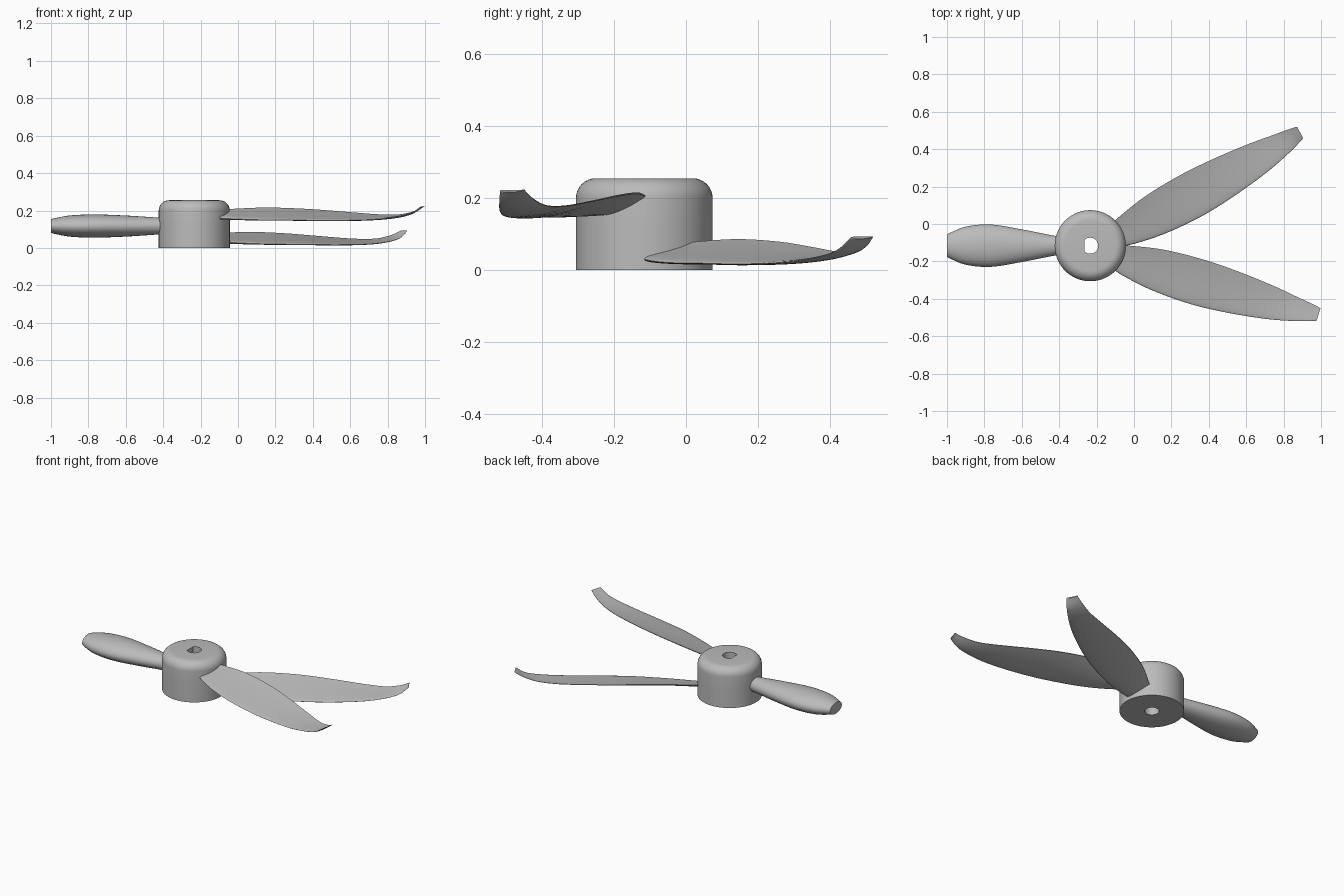
import bpy, bmesh
from math import sin, cos, pi, radians, sqrt
from mathutils import Matrix, Vector

if "Cube" in bpy.data.objects:
    bpy.data.objects.remove(bpy.data.objects["Cube"], do_unlink=True)

HUB = Vector((-0.234, -0.116, 0))
HUB_R, HUB_H, FILLET = 0.19, 0.255, 0.055

grey = bpy.data.materials.new("plain grey")
grey.use_nodes = True
colour = (0.5, 0.5, 0.5, 1)
grey.diffuse_color = colour
grey.node_tree.nodes["Principled BSDF"].inputs["Base Color"].default_value = colour


def smooth(obj, angle=40):
    bpy.ops.object.select_all(action='DESELECT')
    obj.select_set(True)
    bpy.context.view_layer.objects.active = obj
    bpy.ops.object.shade_smooth_by_angle(angle=radians(angle))


def finish(name, bm, matrix):
    bmesh.ops.recalc_face_normals(bm, faces=bm.faces)
    mesh = bpy.data.meshes.new(name)
    bm.to_mesh(mesh)
    bm.free()
    mesh.materials.append(grey)
    obj = bpy.data.objects.new(name, mesh)
    bpy.context.collection.objects.link(obj)
    obj.matrix_world = matrix
    return obj


def loft(rings):
    """Skin a list of closed rings and cap both ends."""
    bm = bmesh.new()
    rows = [[bm.verts.new(p) for p in ring] for ring in rings]
    n = len(rows[0])
    for a, b in zip(rows, rows[1:]):
        for i in range(n):
            j = (i + 1) % n
            bm.faces.new((a[i], a[j], b[j], b[i]))
    bm.faces.new(rows[0])
    bm.faces.new(rows[-1])
    return bm


def refine(stations, steps=6):
    """Catmull-Rom interpolation of the station values."""
    pts = [stations[0]] + stations + [stations[-1]]
    out = []
    for p0, p1, p2, p3 in zip(pts, pts[1:], pts[2:], pts[3:]):
        for k in range(steps):
            t = k / steps
            out.append([b + 0.5 * t * (c - a + t * (2*a - 5*b + 4*c - d
                        + t * (3 * (b - c) + d - a)))
                        for a, b, c, d in zip(p0, p1, p2, p3)])
    return out + [stations[-1]]


def ellipse(x, ry, rz, n=40):
    return [(x, ry * cos(2*pi*i/n), rz * sin(2*pi*i/n)) for i in range(n)]


# Hub: stacked circles with a rounded top rim
profile = [(HUB_R, 0), (HUB_R, HUB_H / 2)]
for i in range(9):
    a = i * pi / 16
    profile.append((HUB_R - FILLET * (1 - cos(a)), HUB_H - FILLET * (1 - sin(a))))
SIDES = 72
hub = finish("hub", loft([[(r * cos(2*pi*i/SIDES), r * sin(2*pi*i/SIDES), z)
                           for i in range(SIDES)] for r, z in profile]),
             Matrix.Translation(HUB))


# Shaft bore: round below, flat-sided above
def bore(name, flat, z0, z1):
    ring = [(max(0.043 * cos(2*pi*i/32), flat), 0.043 * sin(2*pi*i/32))
            for i in range(32)]
    cutter = finish(name, loft([[(x, y, z) for x, y in ring] for z in (z0, z1)]),
                    Matrix.Translation(HUB))
    cutter.hide_render = True
    mod = hub.modifiers.new(name, 'BOOLEAN')
    mod.operation = 'DIFFERENCE'
    mod.solver = 'EXACT'
    mod.object = cutter
    bpy.context.view_layer.objects.active = hub
    bpy.ops.object.modifier_apply(modifier=name)
    bpy.data.objects.remove(cutter, do_unlink=True)


bore("round_bore", -1, -0.1, 0.12)
bore("flat_bore", -0.03, 0.11, 0.4)
smooth(hub)

# Counterweight: distance from axis, half width, half height
weight = [(0.12, 0.046, 0.043), (0.19, 0.053, 0.045), (0.36, 0.086, 0.056),
          (0.53, 0.113, 0.062), (0.66, 0.103, 0.057), (0.74, 0.073, 0.043),
          (0.766, 0.06, 0.036)]
smooth(finish("counterweight", loft([ellipse(-x, w, h) for x, w, h in refine(weight)]),
              Matrix.Translation(HUB + Vector((0, 0, 0.117)))))

# Blade: radius, trailing side, leading side, trailing height, leading height, thickness
blade = [(0.12, 0.04, -0.07, 0.2, 0.165, 0.022),
         (0.2, 0.06, -0.1, 0.207, 0.158, 0.022),
         (0.38, 0.092, -0.133, 0.214, 0.151, 0.02),
         (0.6, 0.103, -0.145, 0.207, 0.149, 0.018),
         (0.8, 0.095, -0.133, 0.193, 0.147, 0.016),
         (1.0, 0.076, -0.107, 0.179, 0.151, 0.013),
         (1.13, 0.057, -0.08, 0.179, 0.163, 0.011),
         (1.22, 0.044, -0.055, 0.198, 0.183, 0.009),
         (1.275, 0.034, -0.036, 0.223, 0.221, 0.006)]


def airfoil(u, trail, lead, z_trail, z_lead, thick, n=16):
    upper, lower = [], []
    for i in range(n + 1):
        s = (1 - cos(pi * i / n)) / 2
        v = lead + (trail - lead) * s
        mid = z_lead + (z_trail - z_lead) * s - 1.6 * thick * s * (1 - s)
        half = thick * (1.3 * sqrt(s) * (1 - s) + 0.1 * s)
        upper.append((u, v, mid + half))
        lower.append((u, v, mid - half))
    return upper + lower[:0:-1]


for name, angle, drop in (("upper_blade", -16.7, 0), ("lower_blade", 28.4, 0.13)):
    place = Matrix.Translation(HUB - Vector((0, 0, drop))) @ Matrix.Rotation(radians(angle), 4, 'Z')
    smooth(finish(name, loft([airfoil(*s) for s in refine(blade)]), place), 50)
